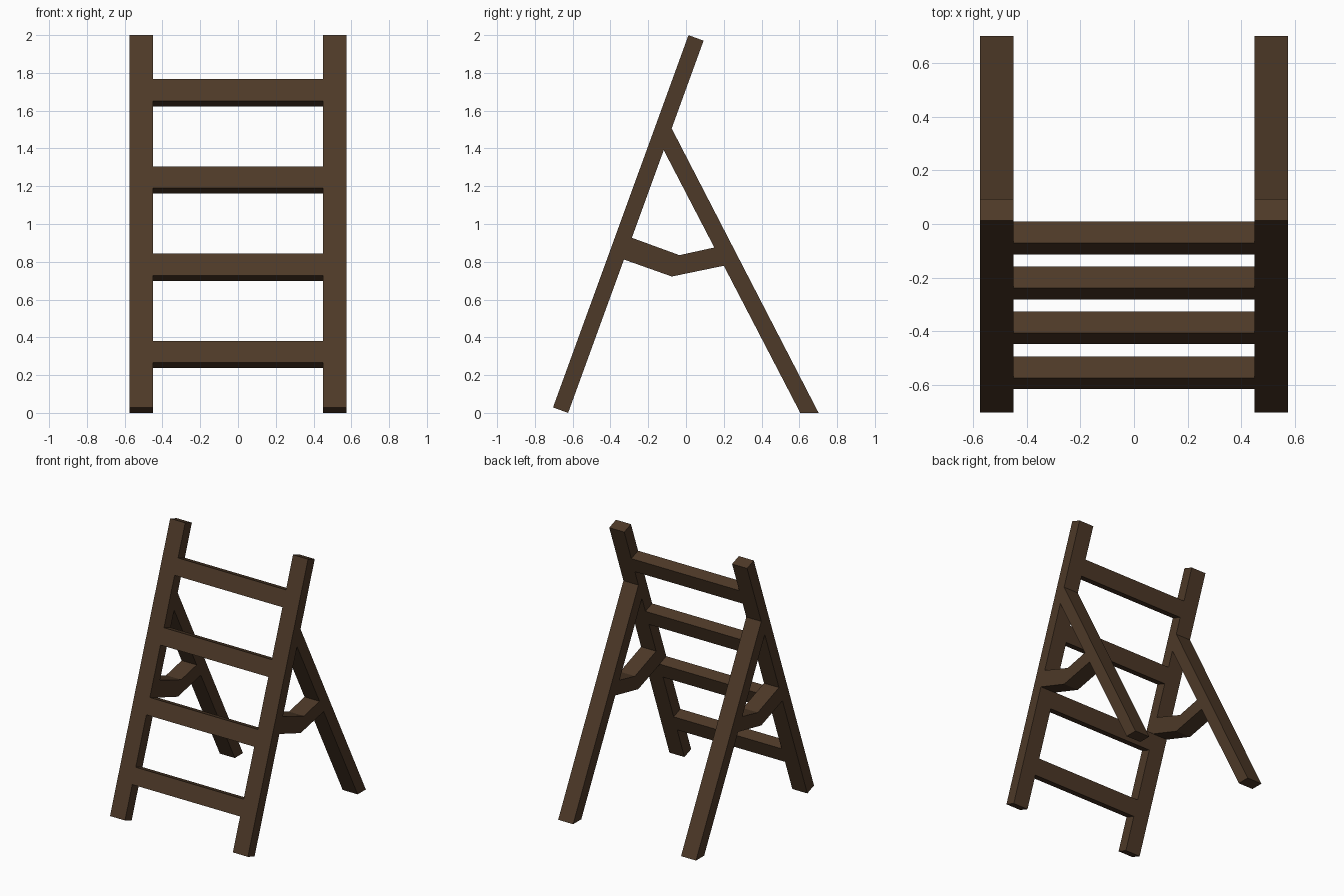
import bpy
import bmesh
import math
from mathutils import Vector

if "Cube" in bpy.data.objects:
    bpy.data.objects.remove(bpy.data.objects["Cube"], do_unlink=True)

# Dark wood
WOOD = (0.075, 0.041, 0.021, 1)
wood = bpy.data.materials.new("dark_brown_wood")
wood.use_nodes = True
wood.diffuse_color = WOOD
wood.node_tree.nodes["Principled BSDF"].inputs["Base Color"].default_value = WOOD

INNER, OUTER = 0.45, 0.575
LEAN = math.radians(20)
ALONG = Vector((math.sin(LEAN), math.cos(LEAN)))   # up the ladder, in (y, z)
BACK = Vector((math.cos(LEAN), -math.sin(LEAN)))   # through its thickness
FOOT = Vector((-0.704, 0.029))
LENGTH, THICK = 2.097, 0.085


def plank(name, profile, x0, x1):
    """Extrude a (y, z) outline from x0 to x1."""
    bm = bmesh.new()
    face = bm.faces.new([bm.verts.new((x0, y, z)) for y, z in profile])
    new = bmesh.ops.extrude_face_region(bm, geom=[face])["geom"]
    bmesh.ops.translate(bm, vec=(x1 - x0, 0, 0),
                        verts=[v for v in new if isinstance(v, bmesh.types.BMVert)])
    bmesh.ops.recalc_face_normals(bm, faces=bm.faces)
    mesh = bpy.data.meshes.new(name)
    bm.to_mesh(mesh)
    bm.free()
    mesh.materials.append(wood)
    obj = bpy.data.objects.new(name, mesh)
    bpy.context.collection.objects.link(obj)
    return obj


def leaning_bar(start, end):
    """Outline of a piece lying in the leaning ladder plane."""
    a, b = FOOT + ALONG * start, FOOT + ALONG * end
    return [a, b, b + BACK * THICK, a + BACK * THICK]


rear_leg = [(-0.078, 1.51), (-0.12, 1.395), (0.605, 0), (0.702, 0)]
brace = [(-0.295, 0.93), (-0.035, 0.835), (0.157, 0.877),
         (0.205, 0.78), (-0.075, 0.722), (-0.337, 0.815)]

# Side frames
for side, s in (("left", 1), ("right", -1)):
    plank(f"{side}_front_leg", leaning_bar(0, LENGTH), s * INNER, s * OUTER)
    plank(f"{side}_rear_leg", rear_leg, s * INNER, s * OUTER)
    plank(f"{side}_brace", brace, s * INNER, s * OUTER)

# Rungs
for i in range(4):
    start = 0.253 + i * 0.4915
    plank(f"rung_{i + 1}", leaning_bar(start, start + 0.122), -INNER, INNER)
